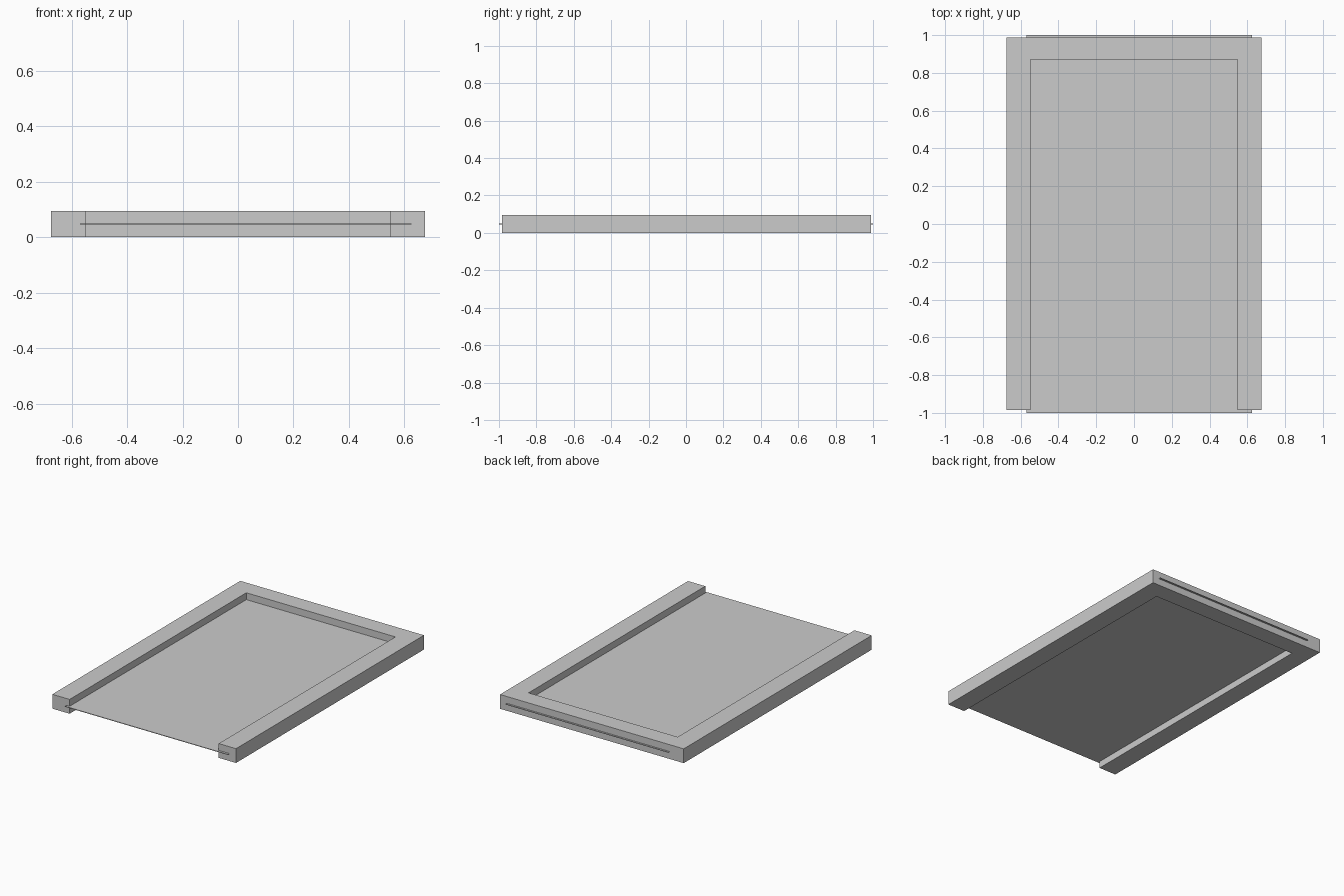
import bpy
import bmesh

HALF_W, INNER_W = 0.675, 0.548
FRONT, BACK, INNER_BACK = -0.985, 0.988, 0.87
HEIGHT = 0.095
SHEET = 0.004

cube = bpy.data.objects.get("Cube")
if cube:
    bpy.data.objects.remove(cube, do_unlink=True)

grey = bpy.data.materials.new("plain grey")
grey.use_nodes = True
colour = (0.6, 0.6, 0.6, 1)
grey.diffuse_color = colour
grey.node_tree.nodes["Principled BSDF"].inputs["Base Color"].default_value = colour


def extrude_outline(name, outline, bottom, height):
    """Raise a flat outline into a solid slab."""
    bm = bmesh.new()
    face = bm.faces.new([bm.verts.new((x, y, bottom)) for x, y in outline])
    raised = bmesh.ops.extrude_face_region(bm, geom=[face], use_keep_orig=True)
    verts = [v for v in raised["geom"] if isinstance(v, bmesh.types.BMVert)]
    bmesh.ops.translate(bm, verts=verts, vec=(0, 0, height))
    bmesh.ops.recalc_face_normals(bm, faces=bm.faces)
    mesh = bpy.data.meshes.new(name)
    bm.to_mesh(mesh)
    bm.free()
    mesh.materials.append(grey)
    obj = bpy.data.objects.new(name, mesh)
    bpy.context.collection.objects.link(obj)
    return obj


# Three-sided frame, open at the front
right_half = [(-HALF_W, BACK), (-HALF_W, FRONT), (-INNER_W, FRONT), (-INNER_W, INNER_BACK)]
left_half = [(-x, y) for x, y in reversed(right_half)]
extrude_outline("frame", right_half + left_half, 0, HEIGHT)

# Thin sheet held halfway up the frame, slightly off-centre and poking out at both ends
x0, x1 = -0.57, 0.625
extrude_outline("sheet_panel", [(x0, -1), (x1, -1), (x1, 1), (x0, 1)],
                HEIGHT / 2 - SHEET / 2, SHEET)
